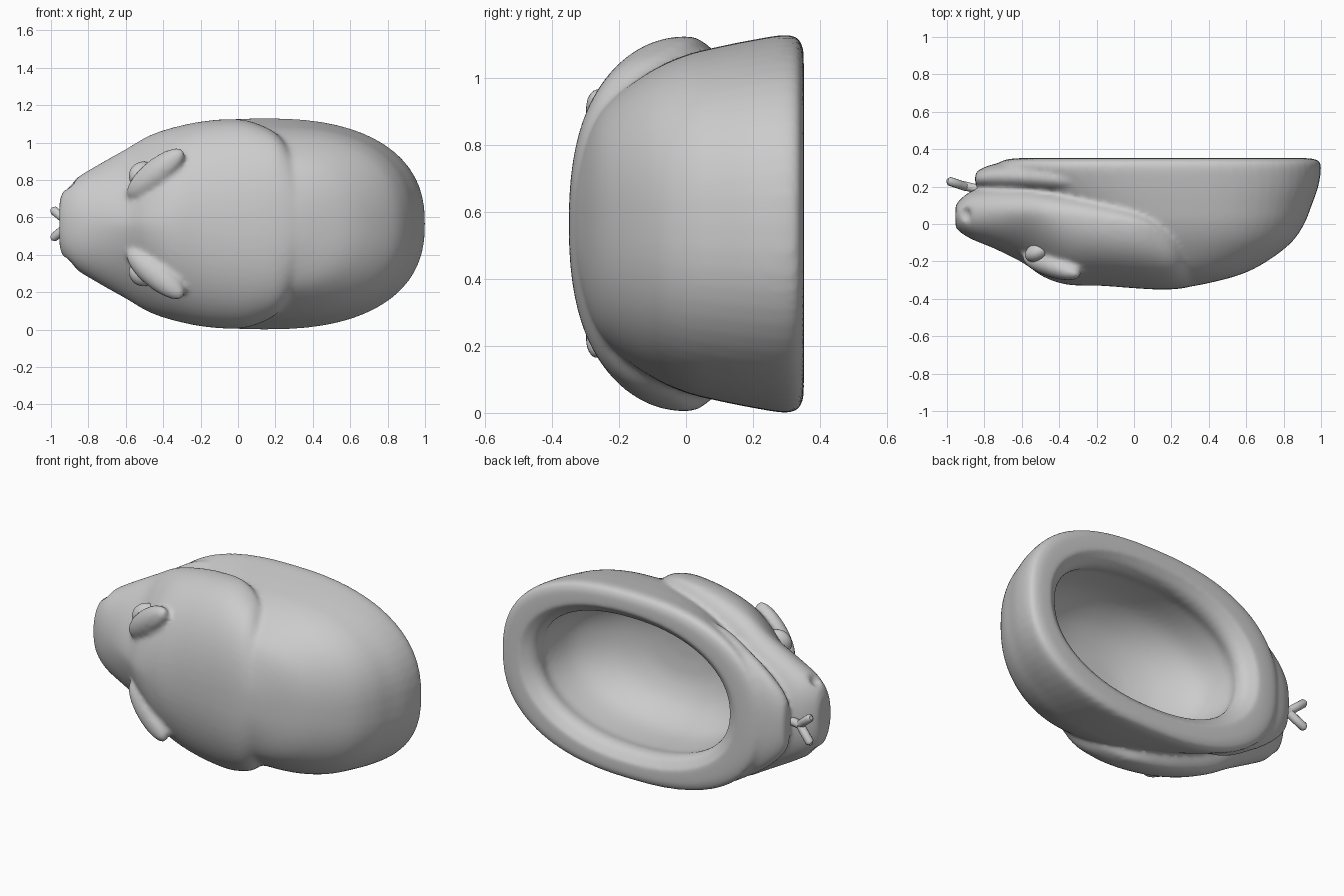
import bpy, math
from mathutils import Vector, Euler

if "Cube" in bpy.data.objects:
    bpy.data.objects.remove(bpy.data.objects["Cube"])

ZC = 0.565   # mid-plane of the head


def smooth_rows(rows, sub=5):
    # Catmull-Rom interpolation of a short table of section values
    out = []
    for i in range(len(rows) - 1):
        p = [rows[max(i - 1, 0)], rows[i], rows[i + 1], rows[min(i + 2, len(rows) - 1)]]
        for s in range(sub):
            t = s / sub
            out.append([b + 0.5 * t * (c - a + t * (2 * a - 5 * b + 4 * c - d + t * (3 * (b - c) + d - a)))
                        for a, b, c, d in zip(*p)])
    out.append(list(rows[-1]))
    return out


def spow(v, e):
    return math.copysign(abs(v) ** e, v)


def loft(name, rings):
    n = len(rings[0])
    verts = [p for r in rings for p in r]
    faces = [(k * n + i, k * n + (i + 1) % n, (k + 1) * n + (i + 1) % n, (k + 1) * n + i)
             for k in range(len(rings) - 1) for i in range(n)]
    faces += [tuple(reversed(range(n))), tuple(range(len(verts) - n, len(verts)))]
    me = bpy.data.meshes.new(name)
    me.from_pydata(verts, [], faces)
    ob = bpy.data.objects.new(name, me)
    bpy.context.collection.objects.link(ob)
    select(ob)
    bpy.ops.object.mode_set(mode='EDIT')
    bpy.ops.mesh.select_all(action='SELECT')
    bpy.ops.mesh.normals_make_consistent(inside=False)
    bpy.ops.object.mode_set(mode='OBJECT')
    return ob


def select(ob):
    bpy.ops.object.select_all(action='DESELECT')
    ob.select_set(True)
    bpy.context.view_layer.objects.active = ob


def plan_loft(name, rows, n=2.4, seg=64):
    # rings stacked along y: (y, x_min, x_max, half_width)
    rings = []
    for y, a, b, w in smooth_rows(rows):
        rings.append([((a + b) / 2 + (b - a) / 2 * spow(math.cos(t), 2 / n), y,
                       ZC + w * spow(math.sin(t), 2 / n))
                      for t in (2 * math.pi * i / seg for i in range(seg))])
    return loft(name, rings)


def section_loft(name, rows, seg=64):
    # rings stacked along x: (x, y_top, y_widest, y_bottom, half_width, upper exponent)
    rings = []
    for x, yt, yw, yb, w, n in smooth_rows(rows):
        ring = []
        for i in range(seg):
            t = 2 * math.pi * i / seg
            s, c = math.sin(t), math.cos(t)
            e = n if s > 0 else 2.3
            h = (yt - yw) if s > 0 else (yw - yb)
            ring.append((x, yw + h * spow(s, 2 / e), ZC + w * spow(c, 2 / e)))
        rings.append(ring)
    return loft(name, rings)


def ball(name, loc, scale, rot=(0, 0, 0)):
    bpy.ops.mesh.primitive_uv_sphere_add(segments=32, ring_count=16, location=loc, rotation=rot)
    ob = bpy.context.object
    ob.name = name
    ob.scale = scale
    bpy.ops.object.shade_smooth()
    return ob


def combine(ob, tool, op):
    select(ob)
    m = ob.modifiers.new('bool', 'BOOLEAN')
    m.operation, m.object, m.solver = op, tool, 'EXACT'
    bpy.ops.object.modifier_apply(modifier=m.name)
    bpy.data.objects.remove(tool)


# hood: rounded cup with its flat side at the back
mask = plan_loft('head_mask', [
    (0.352, -0.62, 0.93, 0.51), (0.34, -0.70, 0.985, 0.55), (0.30, -0.72, 1.0, 0.565),
    (0.20, -0.63, 0.985, 0.55), (0.10, -0.52, 0.95, 0.53), (0.0, -0.42, 0.91, 0.505),
    (-0.10, -0.32, 0.84, 0.46), (-0.20, -0.22, 0.71, 0.39), (-0.27, -0.12, 0.57, 0.31),
    (-0.32, 0.0, 0.38, 0.18), (-0.343, 0.12, 0.24, 0.05)])

# upper head with snout
combine(mask, section_loft('upper_head', [
    (-0.955, -0.01, 0.05, 0.09, 0.10, 2.2), (-0.94, -0.035, 0.05, 0.12, 0.165, 2.2),
    (-0.87, -0.08, 0.06, 0.175, 0.24, 2.1), (-0.75, -0.13, 0.07, 0.205, 0.315, 1.8),
    (-0.60, -0.205, 0.07, 0.22, 0.40, 1.5), (-0.48, -0.285, 0.06, 0.21, 0.47, 1.6),
    (-0.35, -0.325, 0.04, 0.20, 0.515, 1.9), (-0.18, -0.33, 0.02, 0.17, 0.55, 2.1),
    (0.0, -0.343, 0.0, 0.12, 0.56, 2.2), (0.12, -0.35, -0.04, 0.07, 0.53, 2.3),
    (0.22, -0.348, -0.11, 0.0, 0.47, 2.3), (0.30, -0.335, -0.17, -0.05, 0.35, 2.2),
    (0.35, -0.31, -0.2, -0.1, 0.2, 2.0)]), 'UNION')

# lower jaw
combine(mask, section_loft('lower_jaw', [
    (-0.85, 0.22, 0.24, 0.26, 0.08, 2), (-0.835, 0.20, 0.24, 0.285, 0.16, 2),
    (-0.75, 0.17, 0.25, 0.32, 0.26, 2), (-0.60, 0.15, 0.25, 0.34, 0.37, 2),
    (-0.40, 0.12, 0.24, 0.33, 0.47, 2), (-0.10, 0.1, 0.2, 0.3, 0.48, 2)]), 'UNION')

# brow ridges and nostrils
for s in (-1, 1):
    combine(mask, ball('brow', (-0.44, -0.225, ZC + s * 0.27), (0.2, 0.06, 0.075),
                       (0, -s * math.radians(38), math.radians(-18))), 'UNION')
    combine(mask, ball('nostril', (-0.905, 0.05, ZC + s * 0.235), (0.036, 0.045, 0.06)), 'DIFFERENCE')

# hollow opening with an overhanging rounded rim
combine(mask, plan_loft('cavity', [
    (0.39, -0.62, 0.92, 0.48), (0.345, -0.56, 0.86, 0.445), (0.31, -0.51, 0.81, 0.405),
    (0.26, -0.49, 0.79, 0.39), (0.18, -0.50, 0.80, 0.40), (0.0, -0.44, 0.74, 0.38),
    (-0.13, -0.28, 0.60, 0.30), (-0.20, -0.1, 0.42, 0.18), (-0.22, 0.05, 0.25, 0.05)], 2.2), 'DIFFERENCE')

# blend the parts into one soft skin
select(mask)
rm = mask.modifiers.new('skin', 'REMESH')
rm.mode, rm.voxel_size = 'VOXEL', 0.014
sm = mask.modifiers.new('soften', 'SMOOTH')
sm.factor, sm.iterations = 0.5, 8
for m in ('skin', 'soften'):
    bpy.ops.object.modifier_apply(modifier=m)
bpy.ops.object.shade_smooth()

# eyes
for s, side in ((-1, 'right'), (1, 'left')):
    ball('eye_' + side, (-0.515, -0.15, ZC + s * 0.265), (0.075, 0.05, 0.065),
         (0, -s * math.radians(35), math.radians(25)))

# forked tongue
cu = bpy.data.curves.new('tongue', 'CURVE')
cu.dimensions, cu.bevel_depth, cu.bevel_resolution, cu.use_fill_caps = '3D', 0.024, 4, True
paths = [[(-0.74, 0.19, 0), (-0.85, 0.19, 0), (-0.91, 0.205, 0)]]
paths += [[(-0.90, 0.20, 0), (-0.94, 0.213, s * 0.035), (-0.985, 0.228, s * 0.072),
           (-0.998, 0.232, s * 0.078)] for s in (-1, 1)]
for path in paths:
    sp = cu.splines.new('POLY')
    sp.points.add(len(path) - 1)
    for i, (p, q) in enumerate(zip(sp.points, path)):
        p.co = (q[0], q[1], ZC + q[2], 1)
        p.radius = 0.5 if q[0] < -0.99 else 1
tongue = bpy.data.objects.new('tongue', cu)
bpy.context.collection.objects.link(tongue)
select(tongue)
bpy.ops.object.convert(target='MESH')
bpy.ops.object.shade_smooth()
